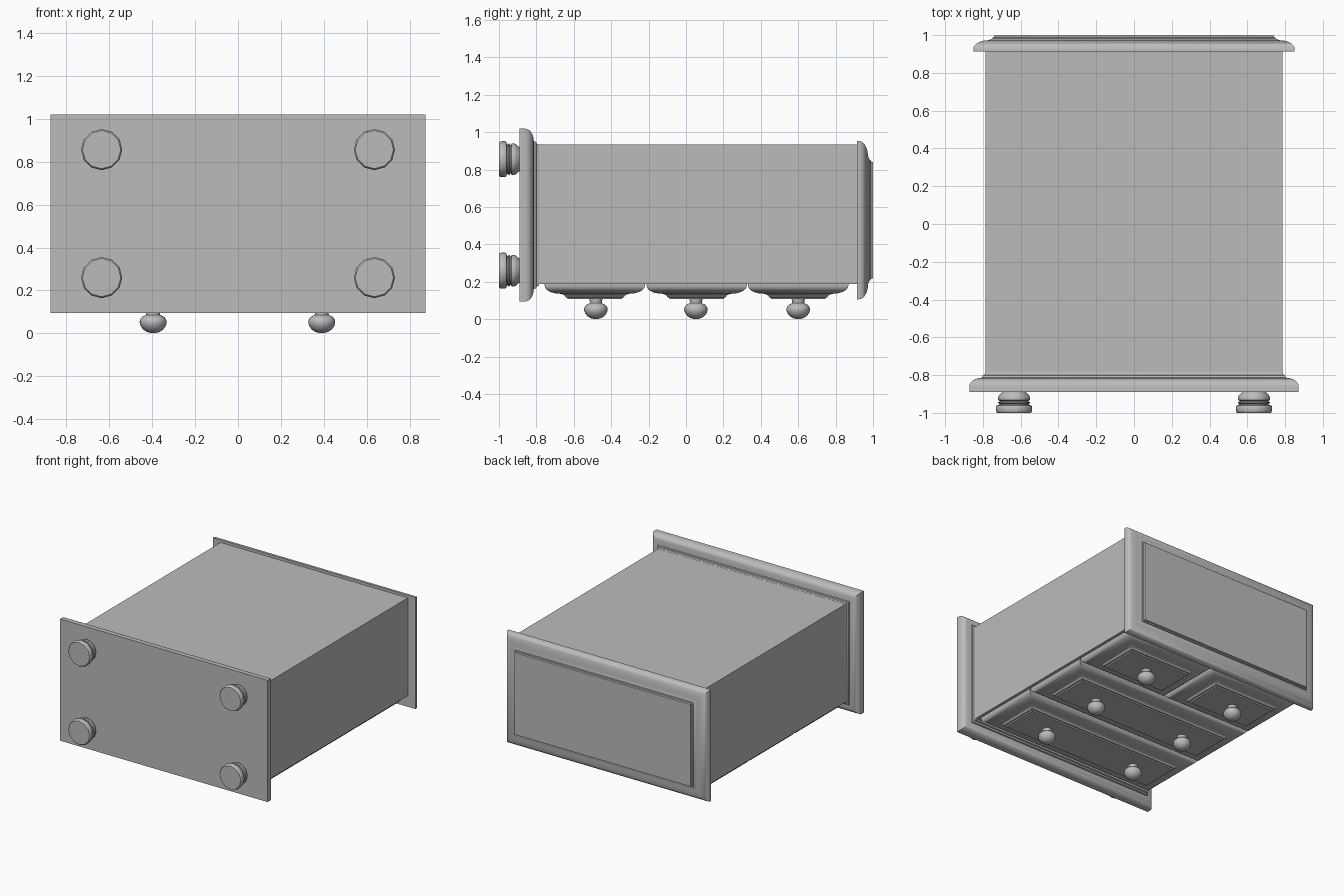
import bpy, bmesh, math
from mathutils import Matrix, Vector

if "Cube" in bpy.data.objects:
    bpy.data.objects.remove(bpy.data.objects["Cube"])

grey = bpy.data.materials.new("plain grey")
grey.use_nodes = True
colour = (0.5, 0.5, 0.5, 1)
grey.diffuse_color = colour
grey.node_tree.nodes["Principled BSDF"].inputs["Base Color"].default_value = colour

X, Y, Z = Vector((1, 0, 0)), Vector((0, 1, 0)), Vector((0, 0, 1))


def frame(u, v, w, origin):
    """Matrix placing local axes u, v and outward axis w at the origin point."""
    m = Matrix((u, v, w)).transposed().to_4x4()
    m.translation = Vector(origin)
    return m


def finish(name, bm, matrix, angle):
    bm.transform(matrix)
    bmesh.ops.recalc_face_normals(bm, faces=bm.faces)
    mesh = bpy.data.meshes.new(name)
    bm.to_mesh(mesh)
    bm.free()
    mesh.materials.append(grey)
    ob = bpy.data.objects.new(name, mesh)
    bpy.context.collection.objects.link(ob)
    bpy.ops.object.select_all(action="DESELECT")
    ob.select_set(True)
    bpy.context.view_layer.objects.active = ob
    bpy.ops.object.shade_smooth_by_angle(angle=math.radians(angle))


def loft(name, rings, matrix, angle=35):
    """Join a stack of rings with quads and cap both ends."""
    bm = bmesh.new()
    loops = [[bm.verts.new(p) for p in ring] for ring in rings]
    for a, b in zip(loops, loops[1:]):
        for i in range(len(a)):
            j = (i + 1) % len(a)
            bm.faces.new((a[i], a[j], b[j], b[i]))
    bm.faces.new(loops[0])
    bm.faces.new(loops[-1])
    finish(name, bm, matrix, angle)


def moulding(name, hu, hv, profile, matrix):
    """Rectangular slab whose edge follows (inset, height) points."""
    loft(name, [[(su * (hu - d), sv * (hv - d), h)
                 for su, sv in ((-1, -1), (1, -1), (1, 1), (-1, 1))]
                for d, h in profile], matrix)


def turned(name, profile, sides, matrix):
    """Lathe-turned part from (radius, height) points."""
    loft(name, [[(r * math.cos(math.tau * i / sides), r * math.sin(math.tau * i / sides), h)
                 for i in range(sides)] for r, h in profile], matrix, 40)


def round_over(d, h0, h1, steps=6):
    """Quarter-ellipse edge reaching inset d between two heights."""
    angles = [math.pi / 2 * i / steps for i in range(steps + 1)]
    return [(d * (1 - math.cos(a)), h0 + (h1 - h0) * math.sin(a)) for a in angles]


# Cabinet body
moulding("cabinet_body", 0.787, 0.372, [(0, -0.79), (0, 0.92)], frame(X, Z, Y, (0, 0, 0.562)))

# Plinth with a rounded edge and a small stepped bead
moulding("plinth", 0.872, 0.462,
         [(0, 0)] + round_over(0.062, 0.03, 0.075) +
         [(0.068, 0.078), (0.07, 0.088), (0.08, 0.091), (0.084, 0.103)],
         frame(X, Z, Y, (0, -0.89, 0.557)))

# Top slab with a raised panel
moulding("top_slab", 0.851, 0.423,
         [(0, 0)] + round_over(0.08, 0.012, 0.06) +
         [(0.09, 0.064), (0.1, 0.068), (0.102, 0.074), (0.109, 0.076), (0.112, 0.087)],
         frame(X, Z, Y, (0, 0.913, 0.53)))

# Drawers: two wide rows and one row split in half
drawer_edge = [(0, -0.01)] + round_over(0.08, 0.01, 0.053) + [
    (0.1, 0.058), (0.108, 0.064), (0.112, 0.072), (0.12, 0.074), (0.124, 0.082)]
drawers = [("lower_drawer", 0, -0.488, 0.765), ("middle_drawer", 0, 0.057, 0.765),
           ("upper_left_drawer", 0.385, 0.6, 0.38), ("upper_right_drawer", -0.385, 0.6, 0.38)]
for name, x, y, half in drawers:
    moulding(name, half, 0.268, drawer_edge, frame(X, -Y, -Z, (x, y, 0.19)))

# Knobs
knob = [(0.036, -0.01), (0.032, 0.01), (0.033, 0.016), (0.05, 0.024), (0.06, 0.036),
        (0.063, 0.046), (0.062, 0.058), (0.056, 0.072), (0.045, 0.085),
        (0.03, 0.095), (0.012, 0.1)]
for row, y in (("lower", -0.482), ("middle", 0.053), ("upper", 0.6)):
    for side, x in (("left", 0.39), ("right", -0.395)):
        turned(f"{row}_{side}_knob", knob, 16, frame(X, -Y, -Z, (x, y, 0.102)))

# Turned feet
foot = [(0.06, -0.005), (0.068, 0.006), (0.08, 0.018), (0.085, 0.03), (0.084, 0.042),
        (0.076, 0.046), (0.076, 0.05), (0.084, 0.053), (0.085, 0.058), (0.078, 0.063),
        (0.078, 0.067), (0.092, 0.071), (0.096, 0.077), (0.096, 0.096),
        (0.094, 0.105), (0.089, 0.11)]
for depth, z in (("back", 0.856), ("front", 0.26)):
    for side, x in (("left", 0.635), ("right", -0.635)):
        turned(f"{depth}_{side}_foot", foot, 12, frame(X, Z, -Y, (x, -0.89, z)))
